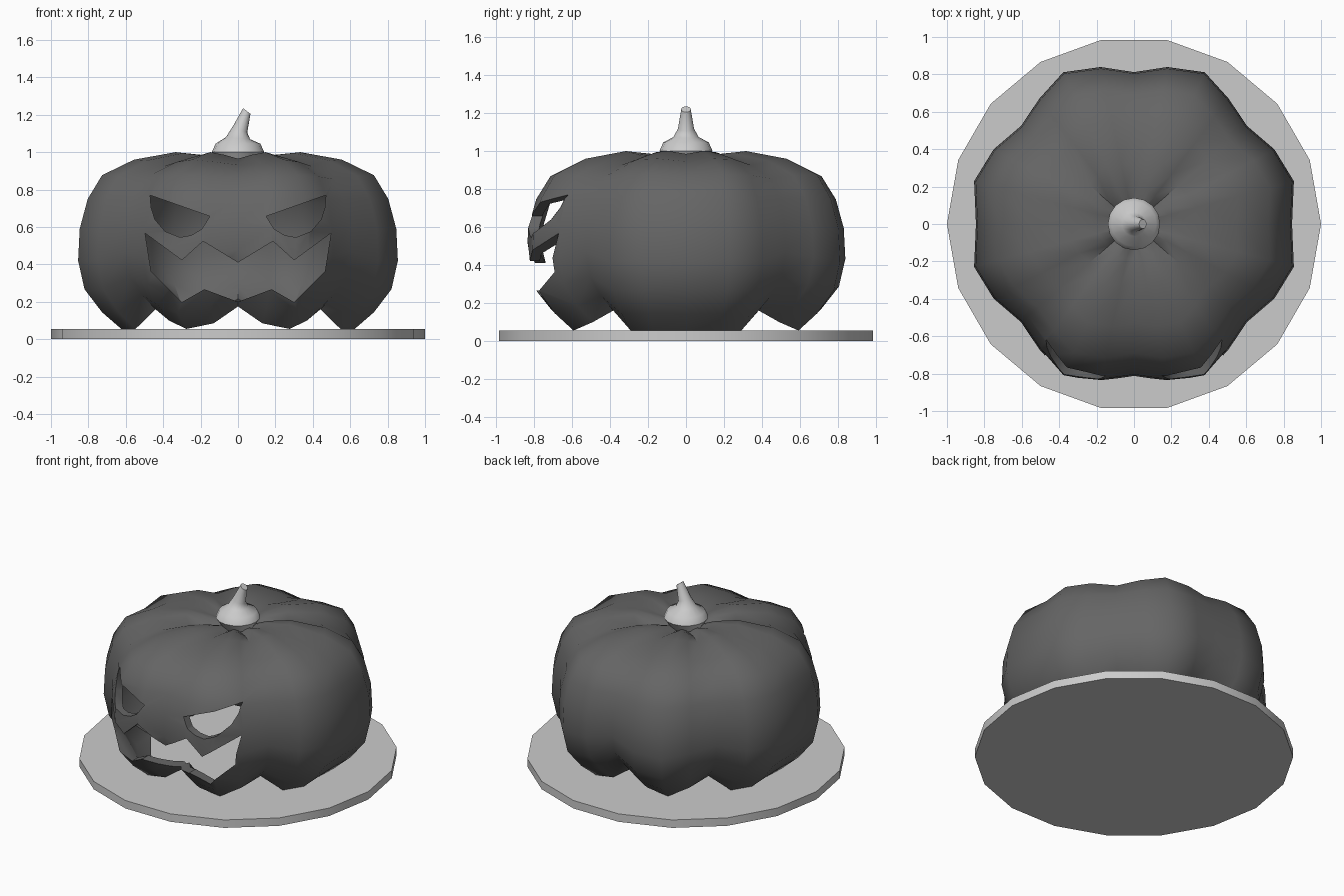
import bpy, bmesh
from math import cos, sin, tau, radians
from mathutils import Vector, Matrix

if "Cube" in bpy.data.objects:
    bpy.data.objects.remove(bpy.data.objects["Cube"])


def make_object(name, bm, angle=None):
    bmesh.ops.recalc_face_normals(bm, faces=bm.faces)
    me = bpy.data.meshes.new(name)
    bm.to_mesh(me)
    bm.free()
    ob = bpy.data.objects.new(name, me)
    bpy.context.collection.objects.link(ob)
    if angle:
        smooth(ob, angle)
    return ob


def activate(ob):
    bpy.ops.object.select_all(action='DESELECT')
    ob.select_set(True)
    bpy.context.view_layer.objects.active = ob


def smooth(ob, angle):
    activate(ob)
    bpy.ops.object.shade_smooth_by_angle(angle=radians(angle))


def bridge(bm, rings):
    for a, b in zip(rings, rings[1:]):
        n = len(a)
        for i in range(n):
            bm.faces.new((a[i], a[(i + 1) % n], b[(i + 1) % n], b[i]))


# Round base plate, 18 sides
bm = bmesh.new()
rings = [[bm.verts.new((cos(tau * i / 18), sin(tau * i / 18), z)) for i in range(18)]
         for z in (0, 0.055)]
bridge(bm, rings)
for r in rings:
    bm.faces.new(r)
make_object("base_plate", bm, 30)

# Pumpkin shell: one quarter of columns (angle, radius, bottom z, top z), mirrored round
quarter = [(0, .845, .055, .985), (15, .885, .055, 1.0), (28, .85, .055, .995),
           (41, .80, .16, .96), (53, .84, .10, .985), (65, .895, .055, 1.0),
           (78, .858, .085, .985), (90, .812, .175, .965)]
half = quarter + [(180 - a, r, b, t) for a, r, b, t in quarter[-2::-1]]
columns = half + [(360 - a, r, b, t) for a, r, b, t in half[-2:0:-1]]
# Lobe profile (radius factor, height)
profile = [(.73, .055), (.85, .144), (.96, .267), (1, .42), (.99, .59), (.94, .75),
           (.85, .877), (.65, .96), (.39, 1.0), (.22, .985), (.09, .955)]
bm = bmesh.new()
rings = []
for f, z in profile:
    k = (z - .055) / .945
    rings.append([bm.verts.new((f * r * cos(radians(a)), f * r * sin(radians(a)),
                                b + k * (t - b))) for a, r, b, t in columns])
bridge(bm, rings)
pole = bm.verts.new((0, 0, .925))
top = rings[-1]
for i in range(len(top)):
    bm.faces.new((top[i], top[(i + 1) % len(top)], pole))
pumpkin = make_object("pumpkin_shell", bm)
# open mesh: make sure normals point outwards
if sum(p.normal.dot(p.center - Vector((0, 0, .5))) for p in pumpkin.data.polygons) < 0:
    pumpkin.data.flip_normals()
sol = pumpkin.modifiers.new("thickness", 'SOLIDIFY')
sol.thickness = 0.055
sol.offset = -1

# Carving cutters for the eyes and the mouth
eye = [(-.47, .77), (-.15, .657), (-.195, .588), (-.25, .556), (-.31, .545),
       (-.39, .577), (-.444, .64), (-.465, .705)]
mouth_half = [(0, .41), (-.187, .524), (-.3, .422), (-.497, .567), (-.465, .364),
              (-.3, .198), (-.18, .267), (0, .2)]
mouth = mouth_half + [(-x, z) for x, z in mouth_half[-2:0:-1]]
shapes = {"eye_left_cutter": eye, "eye_right_cutter": [(-x, z) for x, z in eye],
          "mouth_cutter": mouth}
cutters = []
for name, outline in shapes.items():
    bm = bmesh.new()
    loops = [[bm.verts.new((x, y, z)) for x, z in outline] for y in (-1.2, -.42)]
    bridge(bm, loops)
    for l in loops:
        bm.faces.new(l)
    cutter = make_object(name, bm)
    cutter.hide_render = True
    cutters.append(cutter)
    cut = pumpkin.modifiers.new(name, 'BOOLEAN')
    cut.operation = 'DIFFERENCE'
    cut.solver = 'EXACT'
    cut.object = cutter
activate(pumpkin)
for m in list(pumpkin.modifiers):
    bpy.ops.object.modifier_apply(modifier=m.name)
for c in cutters:
    bpy.data.objects.remove(c)
smooth(pumpkin, 45)
dark = bpy.data.materials.new("dark_grey")
dark.diffuse_color = (.13, .13, .13, 1)
dark.use_nodes = True
dark.node_tree.nodes["Principled BSDF"].inputs["Base Color"].default_value = dark.diffuse_color
pumpkin.data.materials.append(dark)

# Bent stem: rings of (centre x, z, radius, tilt)
stem = [(0, .94, .10, 0), (0, 1.0, .14, 0), (0, 1.045, .12, 0), (0, 1.075, .065, 5),
        (.01, 1.12, .042, 20), (.047, 1.22, .025, 38)]
bm = bmesh.new()
rings = []
for x, z, r, tilt in stem:
    rot = Matrix.Rotation(radians(tilt), 3, 'Y')
    rings.append([bm.verts.new(Vector((x, 0, z)) + rot @ Vector(
        (r * cos(tau * i / 16), r * sin(tau * i / 16), 0))) for i in range(16)])
bridge(bm, rings)
bm.faces.new(rings[0])
bm.faces.new(rings[-1])
make_object("stem", bm, 50)
